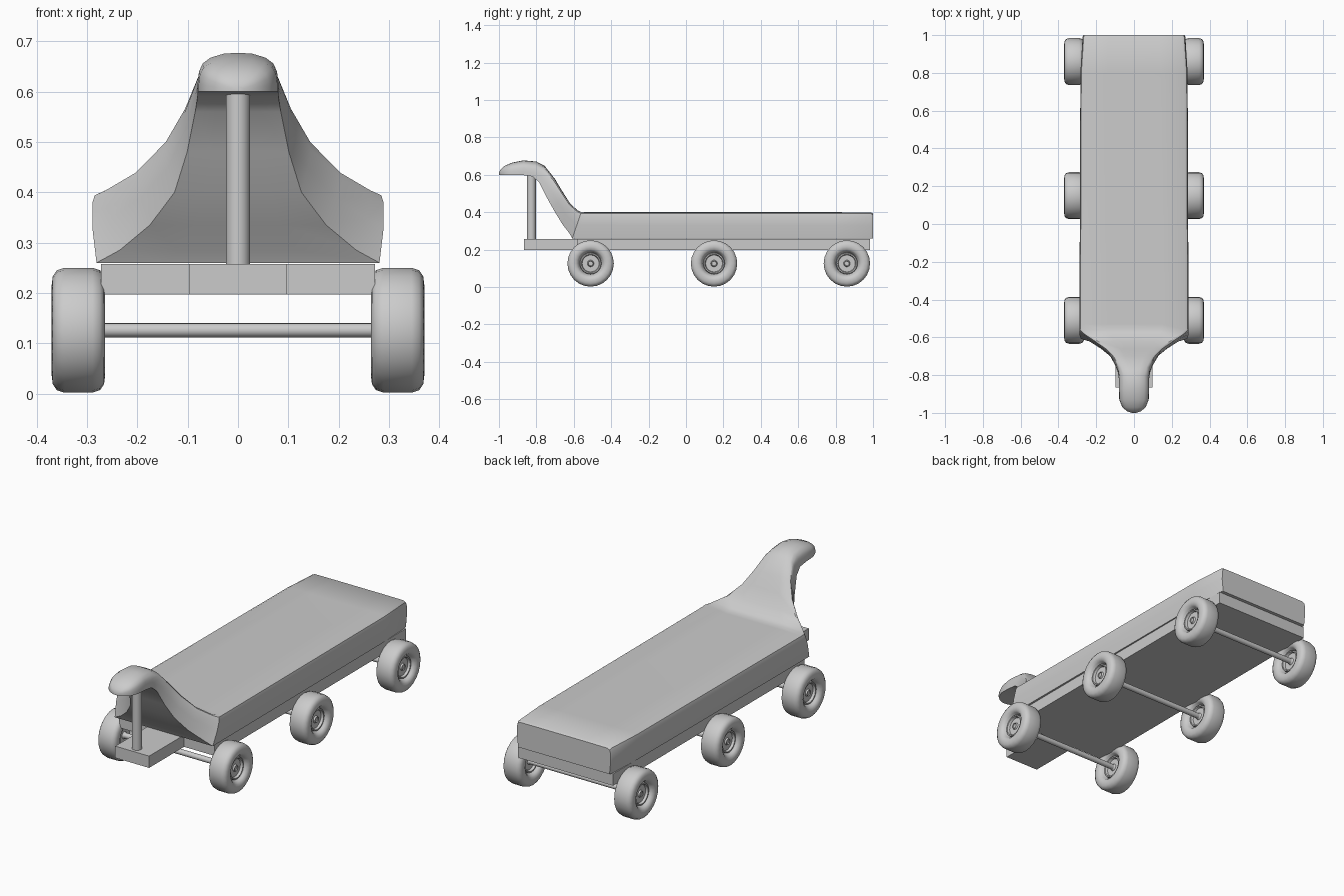
import bpy, bmesh
from math import pi, sin, cos, radians

if "Cube" in bpy.data.objects:
    bpy.data.objects.remove(bpy.data.objects["Cube"])


def finish(name, bm, angle=40):
    bmesh.ops.recalc_face_normals(bm, faces=bm.faces)
    me = bpy.data.meshes.new(name)
    bm.to_mesh(me)
    bm.free()
    ob = bpy.data.objects.new(name, me)
    bpy.context.collection.objects.link(ob)
    bpy.ops.object.select_all(action='DESELECT')
    bpy.context.view_layer.objects.active = ob
    ob.select_set(True)
    if angle:
        bpy.ops.object.shade_smooth_by_angle(angle=radians(angle))
    return ob


def box(name, x, y0, y1, z0, z1):
    bm = bmesh.new()
    bmesh.ops.create_cube(bm, size=1)
    for v in bm.verts:
        v.co = (v.co.x * 2 * x, y0 if v.co.y < 0 else y1, z0 if v.co.z < 0 else z1)
    return finish(name, bm, 0)


def lathe_x(name, profile, cx, cy, cz, n=24):
    # revolves (x, radius) points around an x-aligned axle
    bm = bmesh.new()
    rings = [[bm.verts.new((cx + x, cy + r * cos(2 * pi * i / n), cz + r * sin(2 * pi * i / n)))
              for i in range(n)] for x, r in profile]
    for a, b in zip(rings, rings[1:]):
        for i in range(n):
            j = (i + 1) % n
            bm.faces.new((a[i], a[j], b[j], b[i]))
    bm.faces.new(rings[0])
    bm.faces.new(rings[-1])
    return finish(name, bm)


# Body loft stations: top y, z, half width; bottom y, z, half width; dome amount
stations = [
    (1.0, .392, .268, 1.0, .26, .262, 0),
    (.99, .399, .272, .99, .26, .266, 0),
    (.80, .40, .285, .80, .26, .276, 0),
    (-.53, .40, .29, -.58, .26, .281, 0),
    (-.56, .401, .291, -.608, .26, .281, 0),
    (-.58, .41, .27, -.622, .285, .235, 0),
    (-.62, .447, .212, -.66, .335, .175, .1),
    (-.66, .51, .152, -.70, .40, .126, .2),
    (-.70, .577, .112, -.745, .48, .101, .3),
    (-.755, .647, .085, -.785, .56, .085, .6),
    (-.80, .671, .08, -.82, .591, .08, 1),
    (-.87, .677, .08, -.87, .598, .08, 1),
    (-.93, .665, .078, -.93, .60, .078, 1),
    (-.97, .648, .062, -.97, .60, .062, 1),
    (-.992, .628, .036, -.992, .60, .036, 1),
    (-1.0, .612, .012, -1.0, .60, .012, 1),
]
# Half section: width factor and height fraction, flat body versus domed head
flat = [(0, 0), (.5, 0), (.93, .005), (.98, .05), (1, .16), (1.012, .5), (1, 1), (.5, 1)]
dome = [(0, 0), (.35, .02), (.68, .12), (.88, .27), (.97, .48), (1, .75), (1, 1), (.5, 1)]

bm = bmesh.new()
rings = []
for ty, tz, tw, by, bz, bw, d in stations:
    half = []
    for (fw, ff), (dw, df) in zip(flat, dome):
        w, f = fw + (dw - fw) * d, ff + (df - ff) * d
        half.append((w * (tw + (bw - tw) * f), ty + (by - ty) * f, tz + (bz - tz) * f))
    full = half + [(-x, y, z) for x, y, z in half[:0:-1]]
    rings.append([bm.verts.new(p) for p in full])
for a, b in zip(rings, rings[1:]):
    for i in range(len(a)):
        j = (i + 1) % len(a)
        bm.faces.new((a[i], a[j], b[j], b[i]))
bm.faces.new(rings[0])
bm.faces.new(rings[-1])
finish("body_with_curved_neck", bm)

# Chassis board and its front tongue
box("chassis_board", .272, -.58, .985, .197, .258)
box("front_tongue", .097, -.866, -.579, .197, .258)

# Post under the head
bm = bmesh.new()
bmesh.ops.create_cone(bm, cap_ends=True, segments=24, radius1=.024, radius2=.024, depth=.35)
bmesh.ops.translate(bm, verts=bm.verts, vec=(0, -.827, .425))
finish("neck_post", bm)

# Wheels and axles
side = [(.026, .012), (.03, .014), (.022, .018), (.022, .045), (.034, .049), (.034, .055),
        (.022, .058), (.04, .066), (.05, .075), (.053, .09), (.051, .107), (.043, .119), (.028, .124)]
wheel = [(-x, r) for x, r in side] + side[::-1]
for row, y in (("front", -.51), ("middle", .15), ("rear", .86)):
    lathe_x(row + "_axle", [(-.32, .014), (.32, .014)], 0, y, .126, 16)
    for label, s in (("left", -1), ("right", 1)):
        lathe_x(f"{row}_wheel_{label}", wheel, s * .317, y, .126)
